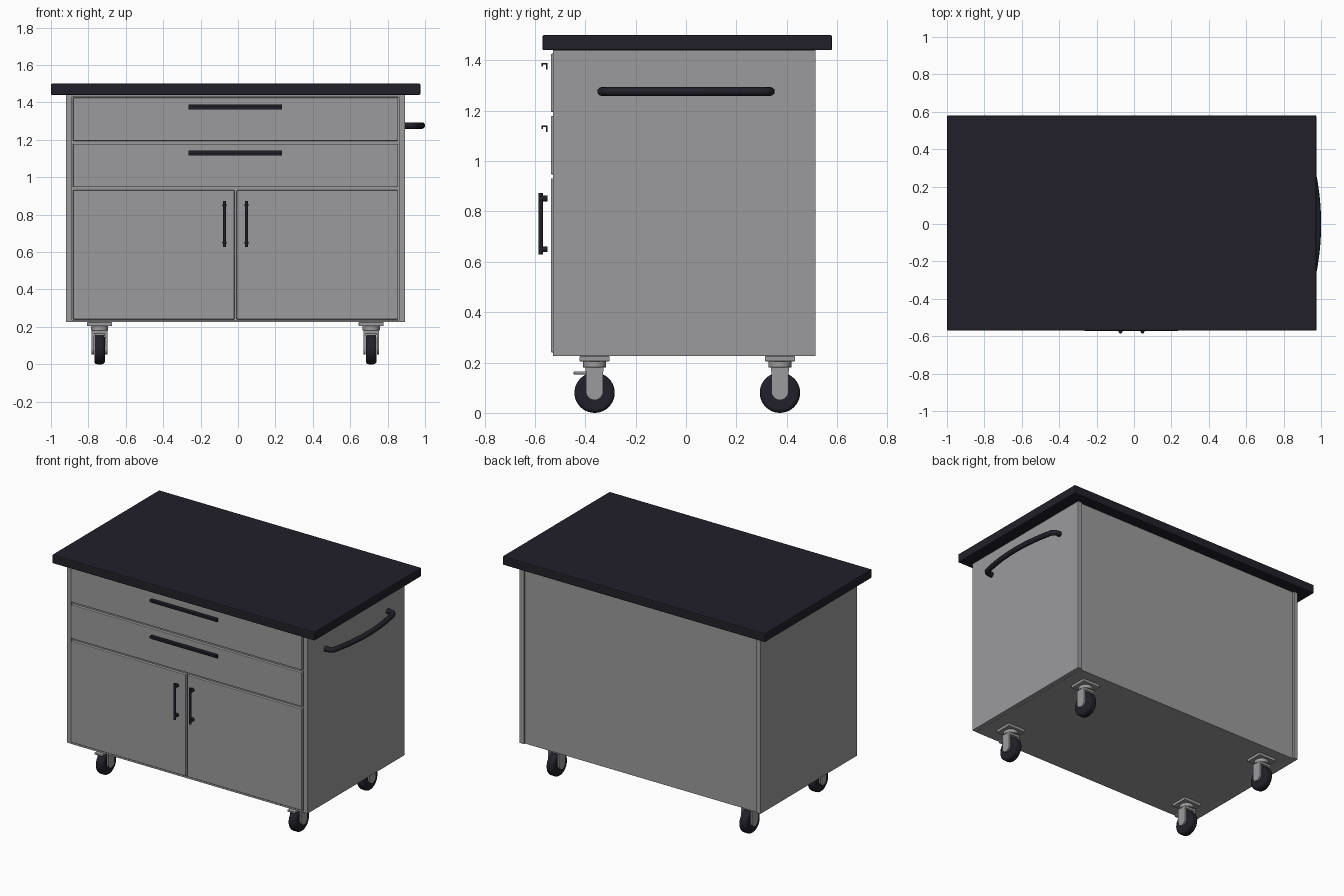
import bpy
import math
from mathutils import Vector

cube = bpy.data.objects.get("Cube")
if cube:
    bpy.data.objects.remove(cube, do_unlink=True)


def material(name, color):
    mat = bpy.data.materials.new(name)
    mat.use_nodes = True
    mat.diffuse_color = color
    mat.node_tree.nodes["Principled BSDF"].inputs["Base Color"].default_value = color
    return mat


GREY = material("cabinet grey", (0.33, 0.33, 0.337, 1))
DARK = material("dark charcoal", (0.0152, 0.0145, 0.0225, 1))


def finish(obj, name, mat, bevel=0.0, segments=2):
    obj.name = name
    obj.data.materials.append(mat)
    if bevel:
        mod = obj.modifiers.new("Bevel", "BEVEL")
        mod.width = bevel
        mod.segments = segments
        mod.limit_method = "ANGLE"
    return obj


def box(name, x, y, z, mat, bevel=0.0):
    """Box spanning the (low, high) pairs x, y and z."""
    lo, hi = Vector((x[0], y[0], z[0])), Vector((x[1], y[1], z[1]))
    bpy.ops.mesh.primitive_cube_add(size=1, location=(lo + hi) / 2)
    obj = bpy.context.object
    obj.scale = hi - lo
    bpy.ops.object.transform_apply(location=False, rotation=False, scale=True)
    return finish(obj, name, mat, bevel)


def rod(name, start, end, radius, mat, bevel=0.0, sides=24):
    """Cylinder running between two points."""
    a, b = Vector(start), Vector(end)
    bpy.ops.mesh.primitive_cylinder_add(
        vertices=sides, radius=radius, depth=(b - a).length, location=(a + b) / 2,
        rotation=(b - a).to_track_quat("Z", "Y").to_euler())
    bpy.ops.object.shade_smooth_by_angle(angle=math.radians(35))
    return finish(bpy.context.object, name, mat, bevel, 4)


def tube(name, points, radius, mat):
    """Round bar following a smooth path."""
    curve = bpy.data.curves.new(name, "CURVE")
    curve.dimensions = "3D"
    curve.bevel_depth = radius
    curve.bevel_resolution = 4
    curve.use_fill_caps = True
    spline = curve.splines.new("POLY")
    spline.points.add(len(points) - 1)
    for point, co in zip(spline.points, points):
        point.co = (*co, 1)
    obj = bpy.data.objects.new(name, curve)
    bpy.context.collection.objects.link(obj)
    spline.use_smooth = True
    return finish(obj, name, mat)


# Worktop
box("worktop", (-1.0, 0.975), (-0.57, 0.58), (1.44, 1.5), DARK, 0.006)

# Cabinet shell
MID = -0.013
LEFT, RIGHT = -0.92, 0.893
FRONT, BACK = -0.528, 0.515
box("right_side_panel", (LEFT, LEFT + 0.032), (FRONT, BACK), (0.225, 1.44), GREY, 0.002)
box("left_side_panel", (RIGHT - 0.032, RIGHT), (FRONT, BACK), (0.225, 1.44), GREY, 0.002)
inner = (LEFT + 0.032, RIGHT - 0.032)
box("bottom_panel", inner, (FRONT, BACK - 0.012), (0.225, 0.236), GREY)
box("cabinet_core", inner, (FRONT + 0.013, BACK - 0.012), (0.23, 1.44), GREY)
box("top_rail", inner, (FRONT, FRONT + 0.03), (1.43, 1.44), GREY)

# Drawers and doors
FACE = (-0.537, -0.514)
WIDE = (-0.882, 0.856)
for name, z in (("upper_drawer", (1.195, 1.426)), ("lower_drawer", (0.947, 1.178))):
    box(name, WIDE, FACE, z, GREY, 0.004)
box("right_door", (WIDE[0], MID - 0.006), FACE, (0.24, 0.931), GREY, 0.004)
box("left_door", (MID + 0.006, WIDE[1]), FACE, (0.24, 0.931), GREY, 0.004)

# Drawer pulls: thin folded strips
for name, top in (("upper_pull", 1.389), ("lower_pull", 1.142)):
    span = (-0.265, 0.235)
    box(name + "_shelf", span, (-0.573, -0.549), (top - 0.006, top), DARK)
    box(name + "_back", span, (-0.555, -0.549), (top - 0.026, top - 0.006), DARK)
    box(name + "_lip", span, (-0.573, -0.568), (top - 0.014, top - 0.006), DARK)

# Door handles: upright bars on two posts
for side, x in (("right", -0.072), ("left", 0.045)):
    rod(side + "_door_handle", (x, -0.577, 0.628), (x, -0.577, 0.873), 0.0085, DARK)
    for z in (0.65, 0.851):
        rod(side + "_door_handle_post", (x, -0.549, z), (x, -0.577, z), 0.0115, DARK)

# Bowed towel bar on the left side
HEIGHT = 1.276
REACH = 0.335
path = [(RIGHT, -REACH, HEIGHT), (0.918, -REACH, HEIGHT), (0.933, -REACH + 0.006, HEIGHT)]
steps = 20
for i in range(steps + 1):
    t = -1 + 2 * i / steps
    path.append((0.983 - 0.037 * t * t, t * (REACH - 0.02), HEIGHT))
path += [(x, -y, z) for x, y, z in reversed(path[:3])]
tube("towel_bar", path, 0.0175, DARK)

# Casters
AXLE = 0.08


def caster(name, x, y, brake):
    box(name + "_plate", (x - 0.067, x + 0.067), (y - 0.06, y + 0.06),
        (0.205, 0.225), GREY, 0.003)
    rod(name + "_swivel", (x, y, 0.18), (x, y, 0.206), 0.046, GREY, 0.003)
    box(name + "_fork_crown", (x - 0.042, x + 0.042), (y - 0.036, y + 0.036),
        (0.164, 0.182), GREY, 0.003)
    for s in (-1, 1):
        inner_x, outer_x = x + s * 0.03, x + s * 0.042
        box(name + "_fork_leg", sorted((inner_x, outer_x)), (y - 0.034, y + 0.034),
            (AXLE + 0.005, 0.17), GREY)
        rod(name + "_fork_end", (inner_x, y, AXLE + 0.005), (outer_x, y, AXLE + 0.005),
            0.034, GREY)
    rod(name + "_wheel", (x - 0.028, y, AXLE), (x + 0.028, y, AXLE), 0.08, DARK, 0.015, 40)
    if brake:
        box(name + "_brake_lever", (x - 0.03, x + 0.03), (y - 0.083, y - 0.03),
            (0.153, 0.165), GREY, 0.003)


for side, x in (("right", -0.74), ("left", 0.712)):
    caster("front_" + side + "_caster", x, -0.363, True)
    caster("back_" + side + "_caster", x, 0.373, False)
